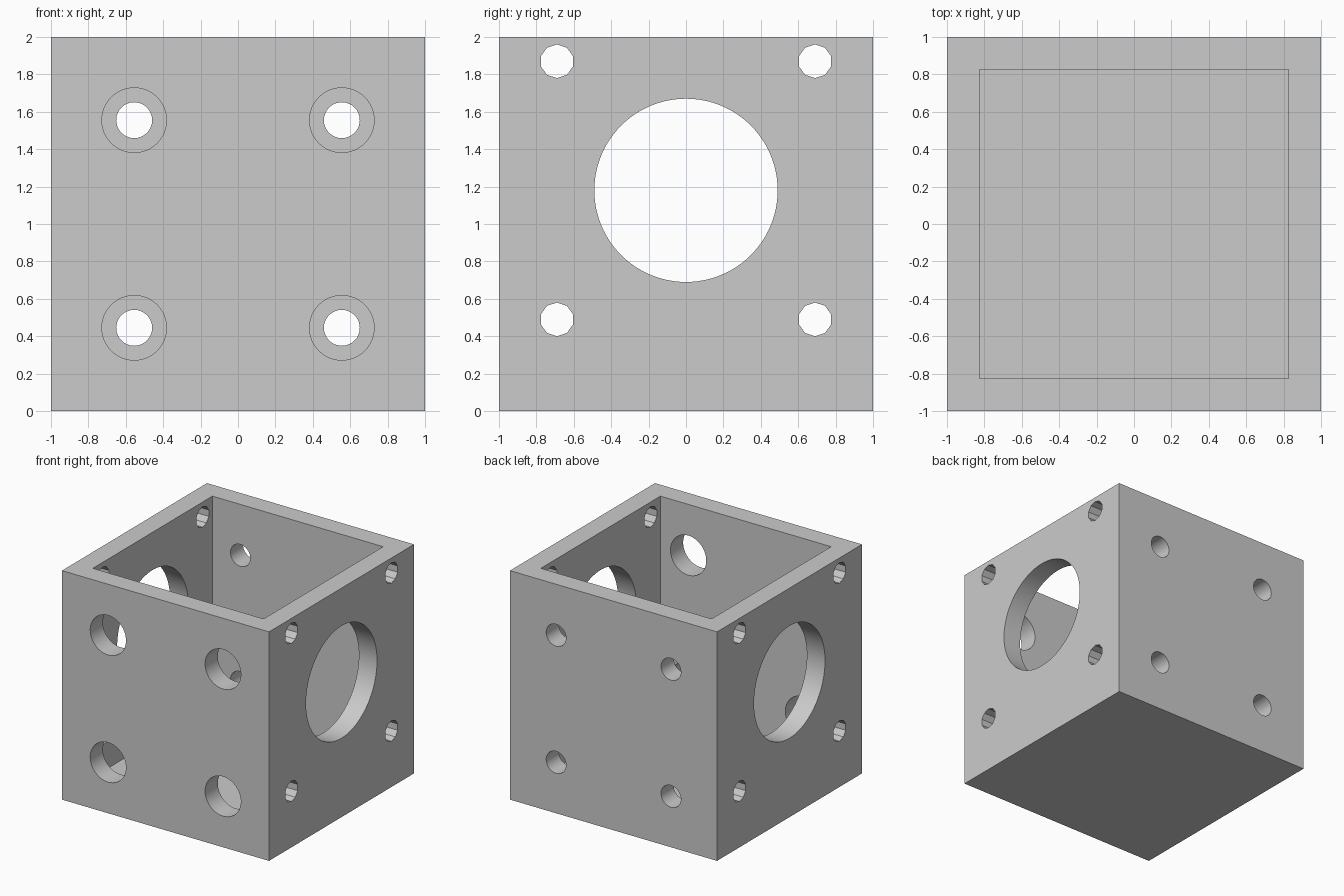
import bpy
from math import pi
from mathutils import Matrix

cube = bpy.data.objects.get("Cube")
if cube:
    bpy.data.objects.remove(cube, do_unlink=True)

WALL = 0.175
INNER = 2 - 2 * WALL

grey = bpy.data.materials.new("plain grey")
grey.use_nodes = True
colour = (0.6, 0.6, 0.6, 1)
grey.diffuse_color = colour
grey.node_tree.nodes["Principled BSDF"].inputs["Base Color"].default_value = colour


def box(name, size, location):
    bpy.ops.mesh.primitive_cube_add(size=1, location=location)
    ob = bpy.context.object
    ob.name = name
    ob.data.transform(Matrix.Diagonal((*size, 1)))
    ob.data.materials.append(grey)
    return ob


def drill(axis, radius, sides, location, depth):
    """Cylinder along x or y, with a corner pointing straight up."""
    bpy.ops.mesh.primitive_cylinder_add(vertices=sides, radius=radius, depth=depth,
                                        location=location)
    ob = bpy.context.object
    # First corner lies on +y: turn it to +z
    turn = Matrix.Rotation(pi / 2, 4, "X")
    if axis == "x":
        turn = Matrix.Rotation(pi / 2, 4, "Z") @ turn
    ob.data.transform(turn)
    ob.data.materials.append(grey)
    return ob


def cut(target, cutter):
    cutter.hide_render = True
    mod = target.modifiers.new("cut", "BOOLEAN")
    mod.operation = "DIFFERENCE"
    mod.solver = "EXACT"
    mod.object = cutter
    bpy.context.view_layer.objects.active = target
    bpy.ops.object.modifier_apply(modifier=mod.name)
    bpy.data.objects.remove(cutter, do_unlink=True)


# Open-topped box with a floor as thick as its walls
housing = box("housing", (2, 2, 2), (0, 0, 1))
cut(housing, box("cavity", (INNER, INNER, 2), (0, 0, 1 + WALL)))

# Large bore through both side walls
cut(housing, drill("x", 0.49, 96, (0, 0, 1.18), 3))

for side in (-1, 1):
    # Ten-sided bolt holes around the bore
    for z in (0.49, 1.87):
        cut(housing, drill("x", 0.09, 10, (0, side * 0.69, z), 3))
    # Wide access holes in front, narrow screw holes behind
    for z in (0.445, 1.555):
        cut(housing, drill("y", 0.173, 48, (side * 0.555, -1, z), 1))
        cut(housing, drill("y", 0.096, 32, (side * 0.555, 1, z), 1))

bpy.ops.object.select_all(action="DESELECT")
housing.select_set(True)
bpy.context.view_layer.objects.active = housing
bpy.ops.object.shade_smooth_by_angle(angle=pi / 6)
